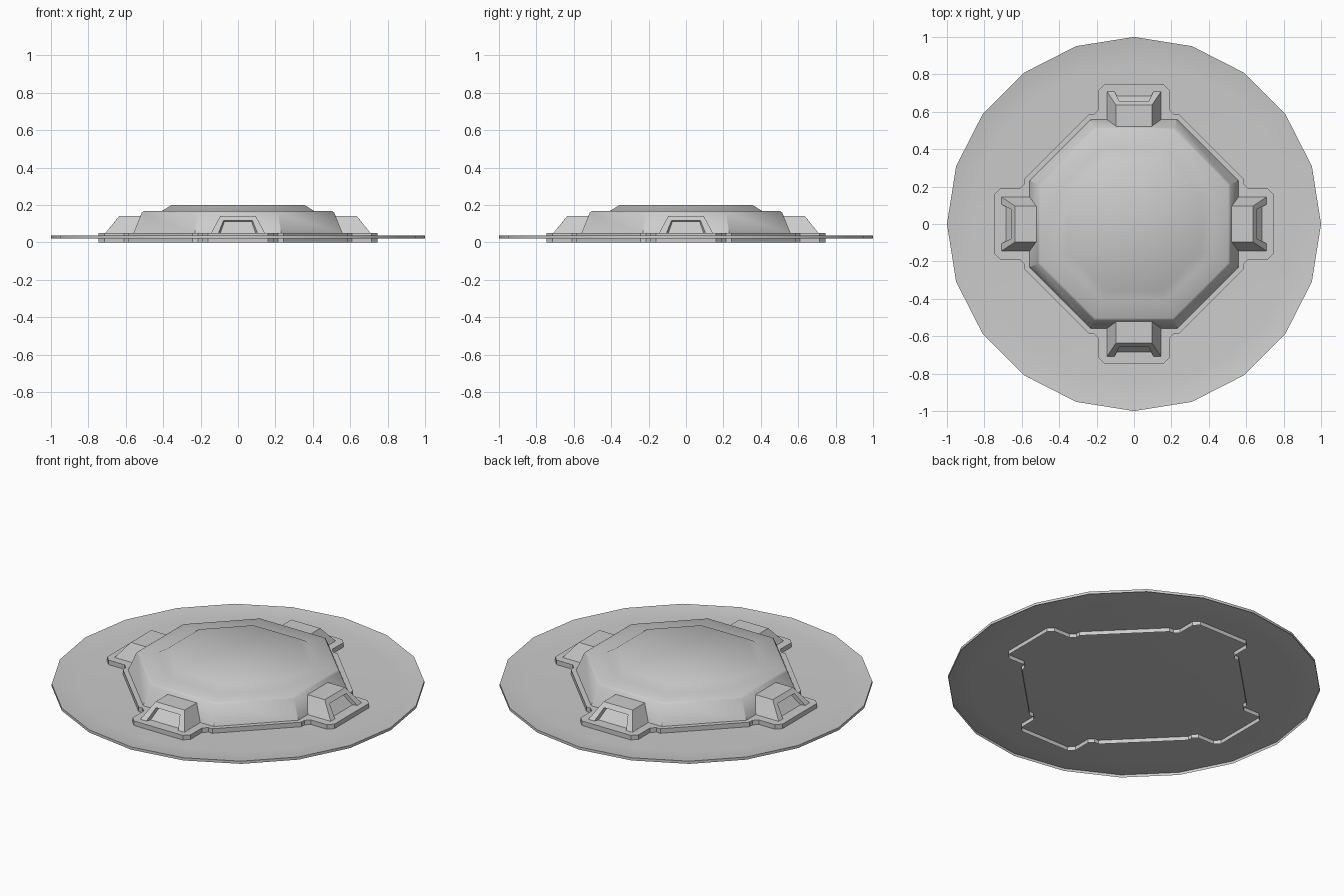
import bpy, bmesh, math

if "Cube" in bpy.data.objects:
    bpy.data.objects.remove(bpy.data.objects["Cube"])


def finish(bm, name, smooth=None):
    mesh = bpy.data.meshes.new(name)
    bm.to_mesh(mesh)
    bm.free()
    obj = bpy.data.objects.new(name, mesh)
    bpy.context.collection.objects.link(obj)
    if smooth:
        bpy.ops.object.select_all(action='DESELECT')
        obj.select_set(True)
        bpy.context.view_layer.objects.active = obj
        bpy.ops.object.shade_smooth_by_angle(angle=math.radians(smooth))
    return obj


def turned(name, profile, sides, offset=0.0, smooth=None):
    """Stack polygon rings from (radius, z) pairs, ordered top centre outward."""
    bm = bmesh.new()
    rings = []
    for r, z in profile:
        rings.append([bm.verts.new((r * math.cos(offset + math.tau * i / sides),
                                    r * math.sin(offset + math.tau * i / sides), z))
                      for i in range(sides)])
    bm.faces.new(rings[0])
    for a, b in zip(rings, rings[1:]):
        for i in range(sides):
            j = (i + 1) % sides
            bm.faces.new((a[i], b[i], b[j], a[j]))
    return finish(bm, name, smooth)


# Thin 20-sided dish with a slightly raised rim and a short skirt
turned("ground_disc", [(0.86, 0.023), (0.94, 0.027), (1.0, 0.036), (1.0, 0.02)],
       20, 0, 40)

# Octagonal body with a raised centre (apothem values)
k = 1 / math.cos(math.pi / 8)
body = [(0.355, 0.2), (0.408, 0.167), (0.503, 0.167), (0.515, 0.158), (0.56, 0.045)]
turned("octagonal_body", [(a * k, z) for a, z in body], 8, math.pi / 8, 40)

# Flange: octagon with four chamfered tabs, one quarter outline repeated
quarter = [(.745, .16), (.715, .19), (.61, .19), (.585, .215), (.585, .242),
           (.242, .585), (.215, .585), (.19, .61), (.19, .715), (.16, .745)]
outline = []
for q in range(4):
    for x, y in quarter:
        for _ in range(q):
            x, y = -y, x
        outline.append((x, y))
bm = bmesh.new()
low = [bm.verts.new((x, y, 0)) for x, y in outline]
high = [bm.verts.new((x, y, 0.05)) for x, y in outline]
bm.faces.new(high)
for i in range(len(low)):
    j = (i + 1) % len(low)
    bm.faces.new((low[i], low[j], high[j], high[i]))
finish(bm, "base_flange")

# Vent housings: tapered hoods with a recessed opening on the outer slope
def vent(name, turns):
    bm = bmesh.new()

    def arch(wb, rb, zb, wt, rt, zt):
        pts = [(rb, -wb, zb), (rt, -wt, zt), (rt, wt, zt), (rb, wb, zb)]
        out = []
        for x, y, z in pts:
            for _ in range(turns):
                x, y = -y, x
            out.append(bm.verts.new((x, y, z)))
        return out

    back = arch(.145, .50, .048, .095, .50, .14)
    front = arch(.145, .71, .048, .095, .635, .14)
    lip = arch(.105, .71, .048, .078, .655, .116)
    deep = arch(.095, .685, .048, .072, .63, .112)
    for a, b in ((back, front), (front, lip), (lip, deep)):
        for i in range(3):
            bm.faces.new((a[i], b[i], b[i + 1], a[i + 1]))
    bm.faces.new(deep)
    bmesh.ops.recalc_face_normals(bm, faces=bm.faces)
    finish(bm, name)


for n, side in enumerate(("right", "back", "left", "front")):
    vent("vent_" + side, n)
